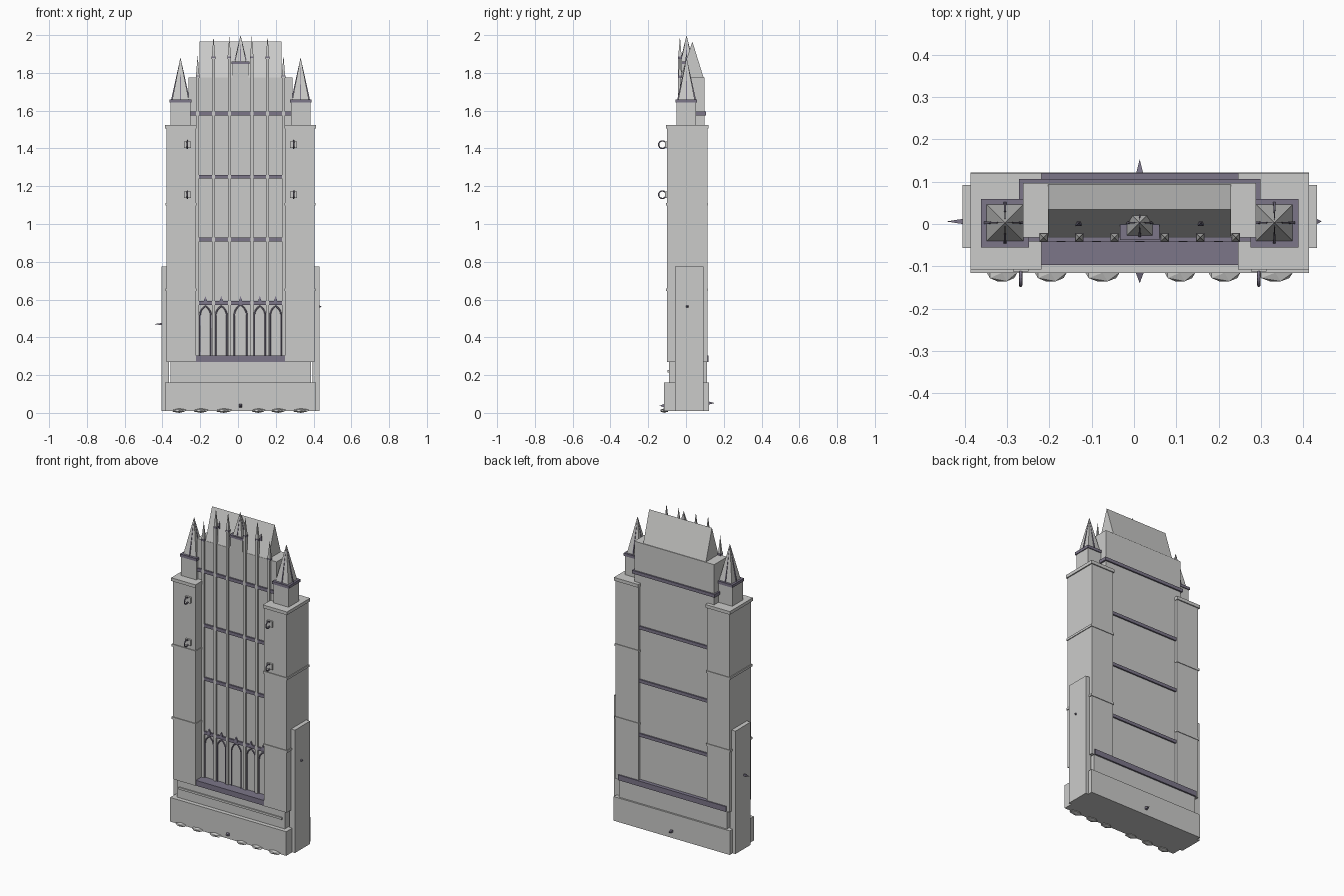
import bpy, bmesh, math
from mathutils import Matrix, Vector

if "Cube" in bpy.data.objects:
    bpy.data.objects.remove(bpy.data.objects["Cube"])

C = 0.0135  # symmetry axis of the building


def material(name, r, g, b):
    m = bpy.data.materials.new(name)
    m.use_nodes = True
    m.diffuse_color = (r, g, b, 1)
    m.node_tree.nodes["Principled BSDF"].inputs["Base Color"].default_value = (r, g, b, 1)
    return m


STONE = material("pale stone", 0.6, 0.6, 0.59)
TRIM = material("purple grey trim", 0.2, 0.18, 0.25)


def finish(name, bm, mat):
    me = bpy.data.meshes.new(name)
    bmesh.ops.recalc_face_normals(bm, faces=bm.faces)
    bm.to_mesh(me)
    bm.free()
    me.materials.append(mat)
    ob = bpy.data.objects.new(name, me)
    bpy.context.collection.objects.link(ob)
    return ob


def box(name, x0, x1, y0, y1, z0, z1, mat=STONE):
    """Box; x is measured from the symmetry axis."""
    bm = bmesh.new()
    bmesh.ops.create_cube(bm, size=1)
    for v in bm.verts:
        v.co = (C + (x0, x1)[v.co.x > 0], (y0, y1)[v.co.y > 0], (z0, z1)[v.co.z > 0])
    return finish(name, bm, mat)


def pyramid(name, base, half_x, half_y, height, mat=STONE, direction=(0, 0, 1)):
    """Four-sided spike from the base point along a direction."""
    bm = bmesh.new()
    vs = [bm.verts.new((a * half_x, b * half_y, 0)) for a, b in ((-1, -1), (1, -1), (1, 1), (-1, 1))]
    tip = bm.verts.new((0, 0, height))
    bm.faces.new(vs)
    for i in range(4):
        bm.faces.new((vs[i], vs[(i + 1) % 4], tip))
    turn = Vector((0, 0, 1)).rotation_difference(Vector(direction)).to_matrix().to_4x4()
    place = Matrix.Translation((C + base[0], base[1], base[2]))
    bmesh.ops.transform(bm, matrix=place @ turn, verts=bm.verts)
    return finish(name, bm, mat)


def sided(s, a, b):
    return sorted((s * a, s * b))


def ribbed_spire(name, x, y, z, half, height):
    pyramid(name, (x, y, z), half * 0.88, half * 0.88, height)
    pyramid(name + "_rib_x", (x, y, z), half, 0.003, height, TRIM)
    pyramid(name + "_rib_y", (x, y, z), 0.003, half, height, TRIM)


def tube(name, points, radius, closed=False):
    cu = bpy.data.curves.new(name, "CURVE")
    cu.dimensions = "3D"
    cu.bevel_depth = radius
    cu.bevel_resolution = 1
    cu.use_fill_caps = True
    sp = cu.splines.new("POLY")
    sp.points.add(len(points) - 1)
    for p, co in zip(sp.points, points):
        p.co = (C + co[0], co[1], co[2], 1)
    sp.use_cyclic_u = closed
    cu.materials.append(TRIM)
    ob = bpy.data.objects.new(name, cu)
    bpy.context.collection.objects.link(ob)


# Plinth, upper plinth and sill
box("plinth", -0.4, 0.4, -0.116, 0.121, 0.01, 0.16)
box("upper_plinth", -0.372, 0.372, -0.09, 0.11, 0.16, 0.27)
box("plinth_moulding", -0.355, 0.355, -0.097, -0.09, 0.215, 0.228)
box("sill", -0.372, 0.372, -0.097, 0.12, 0.27, 0.303, TRIM)

# Main body, string courses and gabled roof
box("main_body", -0.275, 0.275, -0.032, 0.097, 0.27, 1.775)
for z in (0.582, 0.918, 1.25, 1.585):
    w = 0.285 if z > 1.5 else 0.24
    box("string_course", -w, w, -0.041, 0.106, z - 0.01, z + 0.01, TRIM)

bm = bmesh.new()
ends = [[bm.verts.new((C + x, y, z)) for y, z in ((-0.03, 1.775), (0.093, 1.775), (0.034, 1.965))]
        for x in (-0.216, 0.216)]
bm.faces.new(ends[0])
bm.faces.new(ends[1])
for i in range(3):
    j = (i + 1) % 3
    bm.faces.new((ends[0][i], ends[0][j], ends[1][j], ends[1][i]))
finish("roof", bm, STONE)

# Paired parts on both sides
for s in (-1, 1):
    # Corner towers with bands and caps
    box("tower", *sided(s, 0.236, 0.392), -0.1, 0.113, 0.27, 1.52)
    for z in (0.652, 1.105):
        box("tower_band", *sided(s, 0.232, 0.397), -0.105, 0.117, z - 0.007, z + 0.007)
    box("tower_cap", *sided(s, 0.232, 0.399), -0.107, 0.12, 1.505, 1.525)
    box("side_buttress", *sided(s, 0.38, 0.4185), -0.057, 0.092, 0.01, 0.775)

    # Turrets
    t = s * 0.318
    box("turret", t - 0.052, t + 0.052, -0.05, 0.054, 1.52, 1.645)
    box("turret_cornice", t - 0.057, t + 0.057, -0.055, 0.059, 1.643, 1.66, TRIM)
    ribbed_spire("turret_spire", t, 0.003, 1.66, 0.049, 0.222)

    # Pilasters with pinnacles
    for d, top in ((0.0595, 1.88), (0.143, 1.88), (0.227, 1.78)):
        x = s * d
        box("pilaster", x - 0.008, x + 0.008, -0.043, -0.022, 0.3, top)
        box("pinnacle_collar", x - 0.01, x + 0.01, -0.043, -0.021, top - 0.006, top + 0.006, TRIM)
        pyramid("pinnacle", (x, -0.032, top + 0.006), 0.009, 0.009, 0.108)

    # Ring lamps on the towers
    for z in (1.42, 1.155):
        x = s * 0.281
        box("ring_plate", x - 0.018, x + 0.018, -0.112, -0.1, z - 0.018, z + 0.018)
        ring = [(x, -0.125 + 0.02 * math.cos(a * math.tau / 16), z + 0.02 * math.sin(a * math.tau / 16))
                for a in range(16)]
        tube("ring", ring, 0.004, True)

    # Small roof finials
    pyramid("roof_finial", (s * 0.144, 0.002, 1.86), 0.007, 0.007, 0.045, TRIM)

# Central dormer turret
box("dormer", -0.043, 0.043, -0.034, 0.03, 1.775, 1.848)
box("dormer_cornice", -0.047, 0.047, -0.038, 0.034, 1.846, 1.86, TRIM)
ribbed_spire("dormer_spire", 0, 0.003, 1.86, 0.034, 0.14)

# Pointed window arches between the pilasters
for x, h in ((-0.186, 0.029), (-0.102, 0.029), (0, 0.033), (0.102, 0.029), (0.186, 0.029)):
    spring = 0.515
    arc = [(h * (2 * math.cos(a) - 1), spring + 2 * h * math.sin(a))
           for a in (i * math.pi / 18 for i in range(7))]
    right = [(h, 0.303)] + arc
    path = [(x - u, -0.036, z) for u, z in right] + [(x + u, -0.036, z) for u, z in right[-2::-1]]
    tube("window_arch", path, 0.004)
    pyramid("arch_finial", (x, -0.037, 0.585), 0.011, 0.006, 0.035, TRIM)

# Boulders along the front foot
for x, w in ((-0.325, 0.04), (-0.21, 0.042), (-0.088, 0.045), (0.095, 0.04), (0.2, 0.042), (0.32, 0.046)):
    bm = bmesh.new()
    bmesh.ops.create_icosphere(bm, subdivisions=1, radius=1)
    bmesh.ops.transform(bm, matrix=Matrix.Translation((C + x, -0.115, 0.012))
                        @ Matrix.Diagonal((w, 0.024, 0.012, 1)), verts=bm.verts)
    finish("boulder", bm, STONE)

# Small spikes on the four sides
pyramid("front_spike", (0, -0.116, 0.038), 0.009, 0.009, 0.024, TRIM, (0, -1, 0))
pyramid("back_spike", (0, 0.121, 0.052), 0.008, 0.008, 0.032, TRIM, (0, 1, 0))
pyramid("right_spike", (-0.4185, 0.006, 0.47), 0.006, 0.006, 0.038, TRIM, (-1, 0, 0))
pyramid("left_spike", (0.4185, 0.006, 0.563), 0.006, 0.006, 0.011, TRIM, (1, 0, 0))
